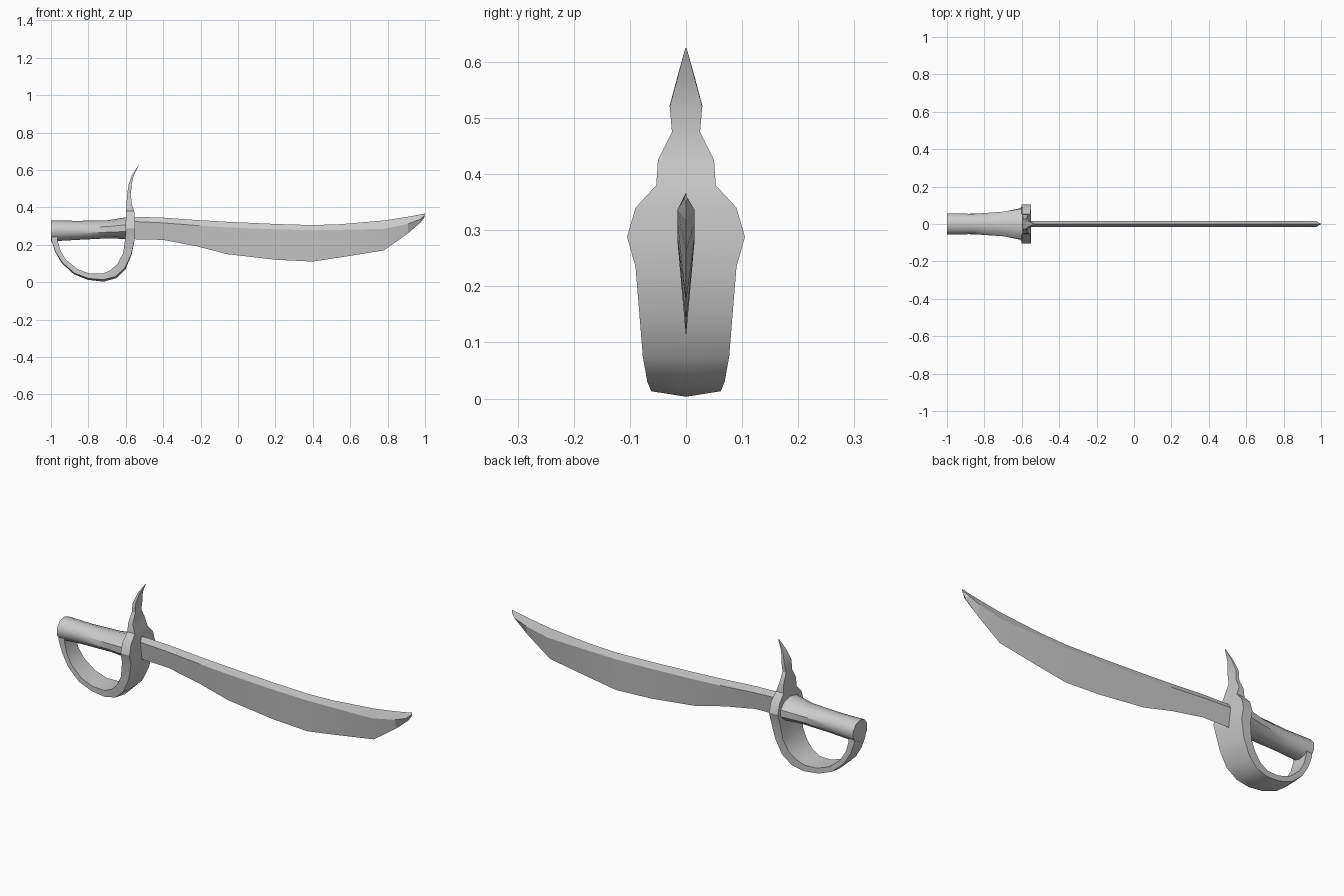
import bpy, bmesh, math


def loft(name, rings, angle=25):
    """Skin a closed solid through equally sized rings of points."""
    bm = bmesh.new()
    vr = [[bm.verts.new(p) for p in r] for r in rings]
    n = len(rings[0])
    for a, b in zip(vr, vr[1:]):
        for i in range(n):
            j = (i + 1) % n
            bm.faces.new((a[i], a[j], b[j], b[i]))
    bm.faces.new(vr[0])
    bm.faces.new(vr[-1][::-1])
    bmesh.ops.remove_doubles(bm, verts=bm.verts, dist=0.0005)
    bmesh.ops.recalc_face_normals(bm, faces=bm.faces)
    me = bpy.data.meshes.new(name)
    bm.to_mesh(me)
    bm.free()
    ob = bpy.data.objects.new(name, me)
    bpy.context.collection.objects.link(ob)
    bpy.ops.object.select_all(action='DESELECT')
    ob.select_set(True)
    bpy.context.view_layer.objects.active = ob
    bpy.ops.object.shade_smooth_by_angle(angle=math.radians(angle))
    return ob


# Blade: x, spine, shoulder, cutting edge
blade = [(-.57, .35, .325, .23), (-.4, .345, .317, .226), (-.22, .332, .303, .192),
         (-.06, .323, .293, .15), (.2, .311, .282, .12), (.4, .305, .278, .11),
         (.55, .31, .28, .133), (.78, .33, .285, .17), (.91, .35, .312, .262),
         (.975, .362, .337, .318)]
rings = [[(x, 0, t), (x, .015, s), (x, 0, b), (x, -.015, s)] for x, t, s, b in blade]
rings.append([(1, 0, .367), (.998, .002, .358), (.996, 0, .345), (.998, -.002, .358)])
loft("blade", rings, 15)

# Grip: x, half width, bottom, top
grip = [(-1, .06, .218, .33), (-.86, .057, .226, .328), (-.7, .069, .234, .33),
        (-.57, .092, .23, .352)]
rings = []
for x, w, b, t in grip:
    rings.append([(x, w * math.cos(a), (b + t) / 2 + (t - b) / 2 * math.sin(a))
                  for a in (math.pi * k / 5 + math.pi / 10 for k in range(10))])
loft("grip", rings, 40)

# Guard ribbon, spike to knuckle bow: outer x, z, inner x, z, half width, bulge
guard = [(-.53, .625, -.532, .625, .001, 0), (-.557, .572, -.566, .575, .015, 0),
         (-.569, .52, -.585, .522, .029, 0), (-.572, .475, -.592, .475, .025, 0),
         (-.57, .425, -.596, .425, .05, 0), (-.555, .38, -.598, .38, .053, 0),
         (-.551, .34, -.6, .34, .09, 0), (-.55, .288, -.601, .288, .105, 0),
         (-.551, .235, -.603, .235, .09, 0), (-.57, .15, -.614, .155, .083, .002),
         (-.605, .075, -.643, .1, .077, .006), (-.655, .03, -.68, .065, .069, .01),
         (-.72, .013, -.725, .045, .062, .01), (-.8, .02, -.793, .046, .058, .008),
         (-.875, .048, -.86, .07, .055, .006), (-.94, .105, -.92, .12, .05, .004),
         (-.977, .165, -.95, .17, .046, .002), (-.998, .225, -.965, .225, .045, 0),
         (-.998, .26, -.965, .26, .045, 0)]
rings = []
for ox, oz, ix, iz, w, k in guard:
    d = math.hypot(ox - ix, oz - iz)
    mx, mz = ox + (ox - ix) / d * k, oz + (oz - iz) / d * k
    rings.append([(ox, w, oz), (mx, 0, mz), (ox, -w, oz),
                  (ix, -w, iz), (ix, 0, iz), (ix, w, iz)])
loft("hand_guard", rings, 30)
